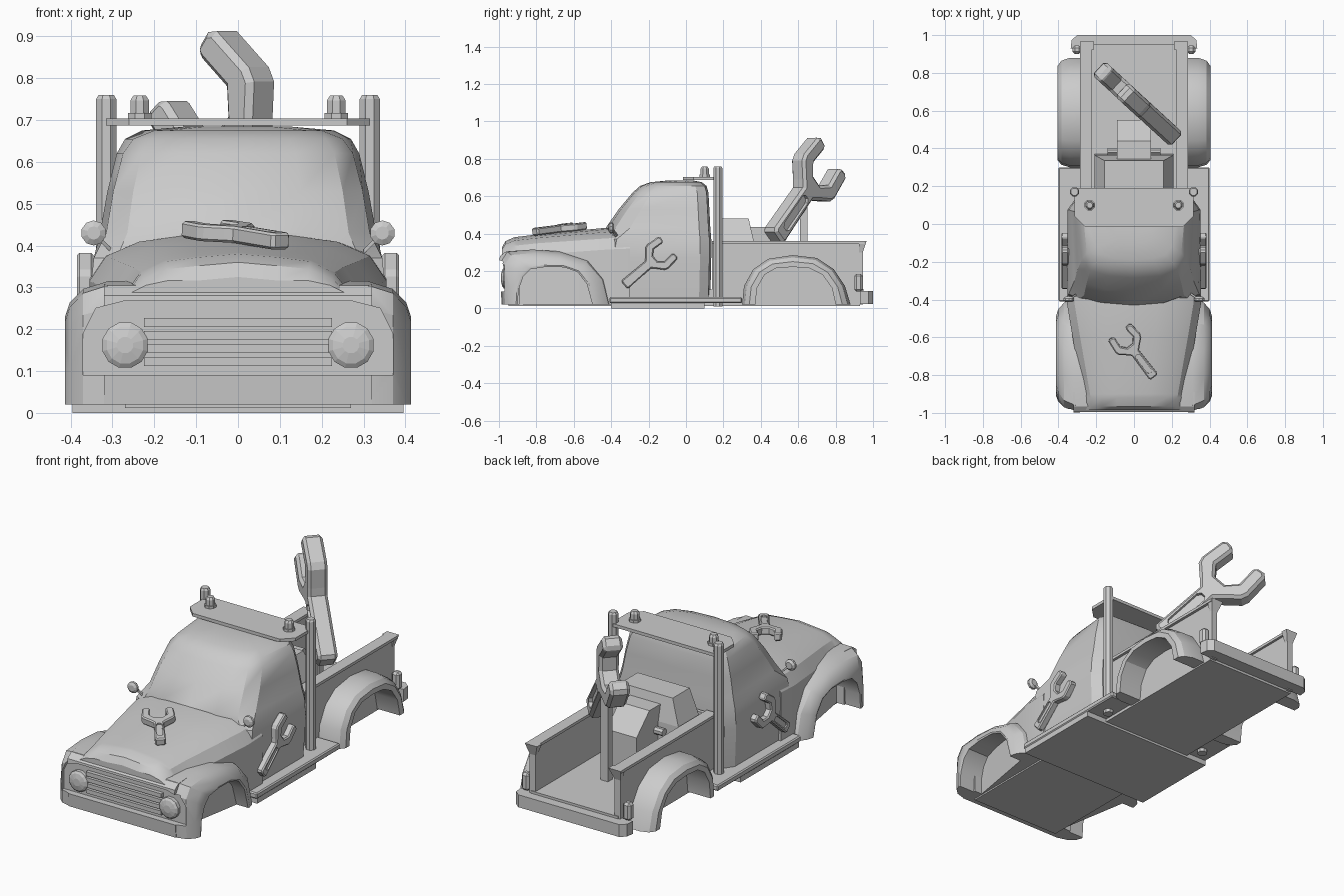
import bpy, bmesh, math
from mathutils import Vector, Matrix

if "Cube" in bpy.data.objects:
    bpy.data.objects.remove(bpy.data.objects["Cube"])


def finish(bm, name):
    bmesh.ops.recalc_face_normals(bm, faces=bm.faces)
    me = bpy.data.meshes.new(name)
    bm.to_mesh(me)
    bm.free()
    ob = bpy.data.objects.new(name, me)
    bpy.context.collection.objects.link(ob)
    return ob


def loft(name, rings):
    """Closed rings joined by quads, capped at both ends."""
    bm = bmesh.new()
    vs = [[bm.verts.new(p) for p in r] for r in rings]
    n = len(rings[0])
    for a, b in zip(vs, vs[1:]):
        for i in range(n):
            bm.faces.new((a[i], a[(i + 1) % n], b[(i + 1) % n], b[i]))
    bm.faces.new(vs[0])
    bm.faces.new(vs[-1][::-1])
    return finish(bm, name)


def prism_x(name, prof, x0, x1):
    return loft(name, [[(x, y, z) for y, z in prof] for x in (x0, x1)])


def prism_z(name, prof, z0, z1):
    return loft(name, [[(x, y, z) for x, y in prof] for z in (z0, z1)])


def box(name, x, y, z, bevel=0):
    ob = prism_z(name, [(x[0], y[0]), (x[1], y[0]), (x[1], y[1]), (x[0], y[1])], *z)
    if bevel:
        m = ob.modifiers.new("bevel", 'BEVEL')
        m.width = bevel
        m.segments = 1
    return ob


def side(s, a, b):
    return (min(s * a, s * b), max(s * a, s * b))


def turned(name, prof, sides, loc, axis='Z'):
    """Stack of (radius, height) rings turned about an axis."""
    rot = Vector((0, 0, 1)).rotation_difference(Vector(
        {'X': (1, 0, 0), 'Y': (0, -1, 0), 'Z': (0, 0, 1)}[axis])).to_matrix()
    ang = [math.tau * (i + .5) / sides for i in range(sides)]
    return loft(name, [[Vector(loc) + rot @ Vector((r * math.cos(a), r * math.sin(a), h))
                        for a in ang] for r, h in prof])


def apply_mod(ob, kind, **kw):
    m = ob.modifiers.new(kind, kind)
    for k, v in kw.items():
        setattr(m, k, v)
    bpy.context.view_layer.objects.active = ob
    bpy.ops.object.modifier_apply(modifier=m.name)


def cut(ob, cutter):
    apply_mod(ob, 'BOOLEAN', operation='DIFFERENCE', object=cutter, solver='EXACT')


def smooth(ob, deg=28):
    bpy.ops.object.select_all(action='DESELECT')
    ob.select_set(True)
    bpy.context.view_layer.objects.active = ob
    bpy.ops.object.shade_smooth_by_angle(angle=math.radians(deg))


def fenders(name, outer, inner, layers):
    rings = [[(x, o[0] + (i[0] - o[0]) * f, o[1] + (i[1] - o[1]) * f) for x, f in layers]
             for o, i in zip(outer, inner)]
    ob = loft(name, rings)
    apply_mod(ob, 'MIRROR', use_mirror_merge=False)
    return ob


# wheel-arch fenders
front = fenders("front_fenders",
    [(-.985, .02), (-.99, .12), (-.995, .25), (-.96, .305), (-.82, .315), (-.68, .305),
     (-.52, .26), (-.43, .16), (-.395, .02)],
    [(-.90, .02), (-.895, .10), (-.87, .17), (-.83, .21), (-.75, .222), (-.65, .22),
     (-.58, .195), (-.53, .13), (-.50, .02)],
    [(.2, 0), (.31, 0), (.37, .2), (.402, .55), (.413, .9), (.41, 1), (.2, 1)])
rear = fenders("rear_fenders",
    [(.30, .02), (.31, .12), (.36, .21), (.44, .265), (.57, .285), (.70, .27),
     (.79, .21), (.85, .12), (.88, .02)],
    [(.37, .02), (.38, .11), (.42, .18), (.48, .215), (.57, .222), (.66, .215),
     (.73, .18), (.78, .11), (.80, .02)],
    [(.25, 0), (.34, 0), (.385, .2), (.405, .55), (.405, 1), (.25, 1)])

# nose with grille recess
nose = prism_x("nose", [(-.985, .02), (-.99, .09), (-.998, .25), (-.995, .28), (-.965, .303),
                        (-.89, .308), (-.89, .02)], -.32, .32)
cutter = loft("grille_cutter", [[(x, y, z) for x, z in
              [(-.37, .09), (.37, .09), (.37, .19), (.34, .25), (.27, .268),
               (-.27, .268), (-.34, .25), (-.37, .19)]] for y in (-1.1, -.955)])
cut(nose, cutter)
cut(front, cutter)
bpy.data.objects.remove(cutter)
for i in range(4):
    z = .112 + i * .031
    box("grille_bar", (-.225, .225), (-.975, -.94), (z, z + .022))
for s in (-1, 1):
    turned("headlight", [(.056, 0), (.056, .03), (.045, .038), (.02, .044)], 12,
           (s * .27, -.945, .162), 'Y')

# hood lofted towards the windshield
def hood_ring(y, w, top, edge):
    low = .28 if y < -.91 else .02
    half = [(.4 * w, top - .008), (.75 * w, top - .4 * (top - edge)), (w, edge),
            (w + .04, max(edge - .06, low + .005)), (w + .04, low)]
    return [(0, y, top)] + [(x, y, z) for x, z in half] + [(-x, y, z) for x, z in half[::-1]]

hood = loft("hood", [hood_ring(*r) for r in [
    (-.985, .22, .325, .305), (-.965, .225, .36, .32), (-.92, .23, .38, .335),
    (-.90, .233, .383, .337),
    (-.8, .25, .395, .348), (-.6, .285, .415, .362), (-.42, .315, .432, .375),
    (-.3, .315, .43, .38)]])

# cab lofted upwards
def cab_ring(z, yf, yr, wf, wr, r):
    half = [(.5 * wf, yf + .1 * r), (.84 * wf, yf + .4 * r), (wf, yf + r),
            (wr, yr - .06), (wr - .035, yr - .01)]
    return ([(0, yf, z)] + [(x, y, z) for x, y in half] + [(0, yr, z)]
            + [(-x, y, z) for x, y in half[::-1]])

cab = loft("cab", [cab_ring(*r) for r in [
    (.05, -.42, .13, .34, .34, .03), (.27, -.42, .135, .355, .352, .03),
    (.37, -.42, .135, .345, .345, .05), (.43, -.43, .13, .315, .33, .13),
    (.53, -.36, .125, .298, .312, .12), (.62, -.285, .12, .275, .29, .10),
    (.655, -.245, .11, .25, .27, .09), (.675, -.19, .085, .20, .23, .07),
    (.684, -.10, .04, .10, .13, .04)]])

# chassis and running boards
box("chassis", (-.27, .27), (-.95, .93), (.012, .10))
box("floor_pan", (-.395, .395), (-.40, .10), (0, .03))
box("running_boards", (-.40, .40), (-.41, .30), (.028, .06), .006)

# load bed
box("bed_floor", (-.26, .26), (.14, .95), (.08, .105))
box("bed_headboard", (-.26, .26), (.14, .16), (.08, .35))
for s in (-1, 1):
    box("bed_side", side(s, .235, .27), (.14, .945), (.02, .35))
    box("bed_rail", side(s, .222, .285), (.14, .955), (.345, .36))
    loft("rail_flare", [[(s * x, y, z) for x, y in ((a, .925), (b, .925), (b, c), (a, c))]
         for a, b, c, z in ((.235, .27, .945, .30), (.213, .285, .965, .36))])
    box("tail_light", side(s, .28, .325), (.90, .945), (.09, .185), .012)

# rear bumper
bumper = prism_z("rear_bumper", [(-.335, .93), (.335, .93), (.33, .975), (.30, 1), (-.30, 1),
                                 (-.33, .975)], .025, .092)

# posts, light bar and beacons
for s in (-1, 1):
    turned("post", [(.026, 0), (.026, .74), (.02, .75)], 8, (s * .315, .17, .01))
    turned("beacon", [(.03, 0), (.03, .014), (.024, .014), (.024, .044), (.016, .056)], 8,
           (s * .235, .10, .703))
prism_z("light_bar", [(-.315, .19), (-.315, .04), (-.26, -.015), (.26, -.015), (.315, .04),
                      (.315, .19)], .687, .704)

# wing mirrors
for s in (-1, 1):
    turned("mirror", [(.018, -.016), (.03, -.006), (.03, .006), (.016, .014)], 10,
           (s * .345, -.40, .43), 'Y')
    loft("mirror_arm", [[(s * x, y + dy, z + dz) for dy, dz in
         ((-.006, -.006), (.006, -.006), (.006, .006), (-.006, .006))]
         for x, y, z in ((.30, -.37, .385), (.34, -.395, .425))])

# winch housing in the bed
loft("winch_housing", [[(-w, .19, z), (w, .19, z), (w, b, z), (-w, b, z)]
     for w, b, z in ((.21, .37, .10), (.21, .365, .35), (.155, .335, .48))])
prism_x("winch_base", [(.30, .10), (.30, .435), (.44, .435), (.55, .33), (.55, .10)], -.09, .09)
turned("winch_axle", [(.02, -.14), (.02, .14)], 8, (0, .385, .31), 'X')
box("wrench_post", (.01, .055), (.61, .65), (.10, .60))

# open-ended wrenches
def wrench(name, length, thick, origin, along, normal):
    x = Vector(along).normalized()
    z = Vector(normal)
    z = (z - x * z.dot(x)).normalized()
    y = z.cross(x)
    half = [(0, .065), (.03, .09), (.54, .08), (.59, .13), (.70, .255), (.76, .275),
            (.98, .255), (1.01, .22), (1.0, .135), (.96, .125), (.79, .14), (.70, .06)]
    prof = half + [(a, -b) for a, b in half[::-1]]
    h = thick / 2
    ob = prism_z(name, [(a * length, b * length) for a, b in prof], -h, h)
    slot = [(.10, .02), (.13, .045), (.47, .045), (.50, .02)]
    slot += [(a, -b) for a, b in slot[::-1]]
    apply_mod(ob, 'BEVEL', width=thick * .15, segments=1, limit_method='ANGLE',
              angle_limit=math.radians(60))
    for s in (-1, 1):
        c = prism_z("slot_cutter", [(a * length, b * length) for a, b in slot],
                    *side(s, h * .6, h * 2))
        cut(ob, c)
        bpy.data.objects.remove(c)
    m = Matrix((x, y, z)).transposed().to_4x4()
    ob.matrix_world = Matrix.Translation(origin) @ m

wrench("tow_wrench", .61, .10, (.205, .465, .38), (-.517, .473, .70), (.68, .73, 0))
wrench("hood_wrench", .30, .04, (.105, -.81, .41), (-.6, .78, .10), (.05, -.1, 1))
for s in (-1, 1):
    wrench("door_wrench", .31, .04, (s * .365, -.33, .125), (0, .76, .65), (s, 0, 0))

for ob in (front, rear, hood, cab):
    smooth(ob)
